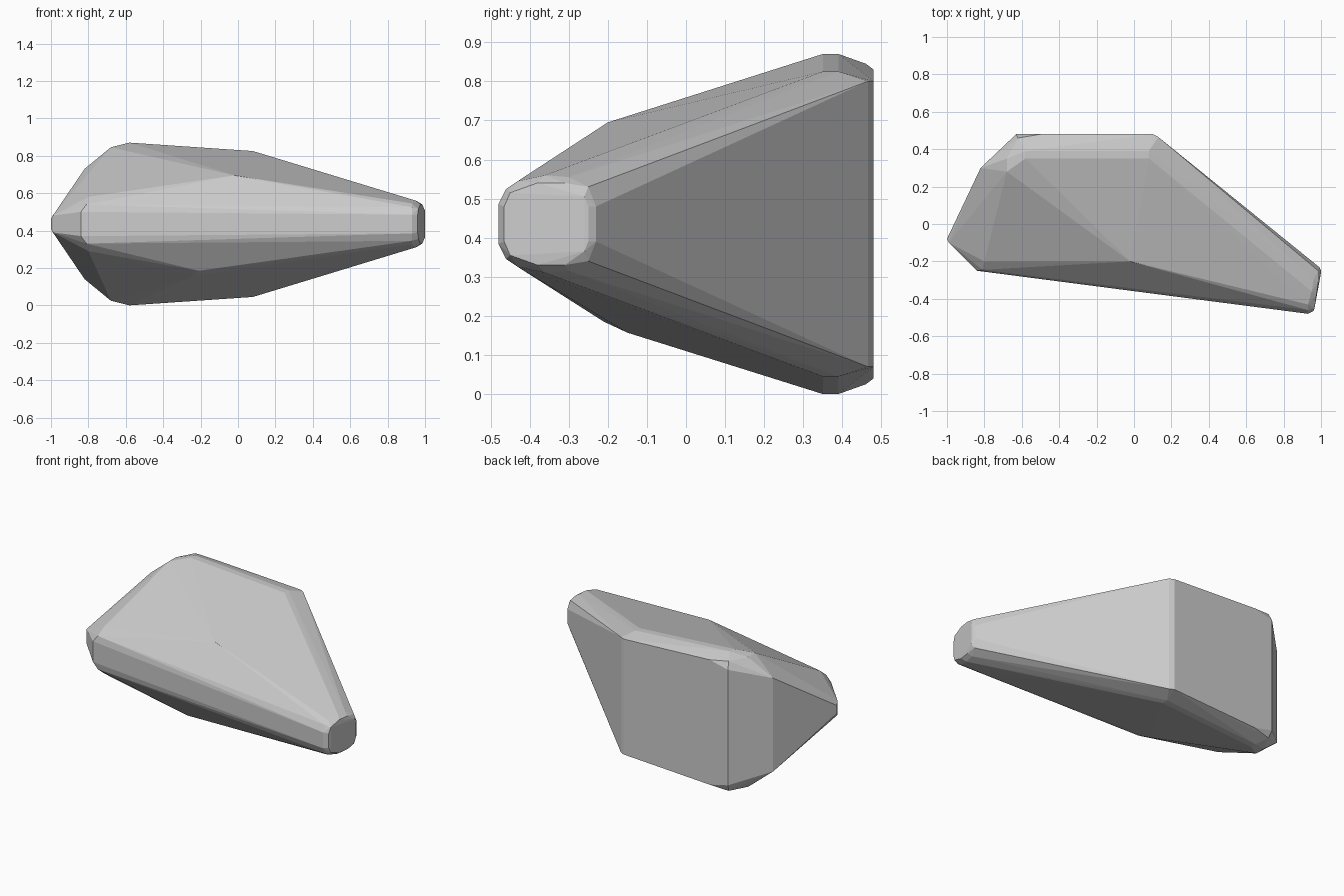
import bpy, bmesh

pts = []
MID = 0.435


def both(*points):
    """Add points above the mid plane and their mirror below it."""
    for x, y, z in points:
        pts.extend([(x, y, z), (x, y, 2 * MID - z)])


# back edge, rounded: left end and right end
both((-0.58, 0.35, 0.87), (-0.58, 0.39, 0.87), (-0.62, 0.46, 0.845), (-0.63, 0.48, 0.80),
     (-0.50, 0.48, 0.83), (0.08, 0.35, 0.825), (0.08, 0.39, 0.825),
     (0.13, 0.465, 0.80), (0.10, 0.48, 0.80))
# left shoulder
both((-0.68, 0.28, 0.845), (-0.68, 0.35, 0.845), (-0.82, 0.30, 0.73))
# left point
both((-1.0, -0.08, 0.46), (-0.99, -0.10, 0.48))
# front left corner, rounded
both((-0.84, -0.25, 0.50), (-0.81, -0.245, 0.54), (-0.80, -0.20, 0.58))
# ridge peaks of the top and bottom
pts += [(-0.02, -0.20, 0.695), (-0.24, -0.15, 0.157), (-0.21, -0.21, 0.185)]
# right nose: rounded ring and end cap
both((0.93, -0.48, 0.485), (0.93, -0.46, 0.525), (0.93, -0.43, 0.545),
     (0.95, -0.36, 0.56), (0.96, -0.30, 0.555), (0.985, -0.25, 0.53), (0.99, -0.23, 0.48),
     (0.96, -0.465, 0.48), (0.965, -0.45, 0.515), (0.975, -0.38, 0.54),
     (0.985, -0.31, 0.54), (1.0, -0.26, 0.505), (1.0, -0.25, 0.48))

bm = bmesh.new()
for p in pts:
    bm.verts.new(p)
res = bmesh.ops.convex_hull(bm, input=bm.verts[:])
loose = [v for v in bm.verts if not v.link_faces]
bmesh.ops.delete(bm, geom=loose, context='VERTS')
bmesh.ops.recalc_face_normals(bm, faces=bm.faces[:])
mesh = bpy.data.meshes.new("rock")
bm.to_mesh(mesh)
bm.free()
rock = bpy.data.objects.new("rock", mesh)
bpy.context.collection.objects.link(rock)
